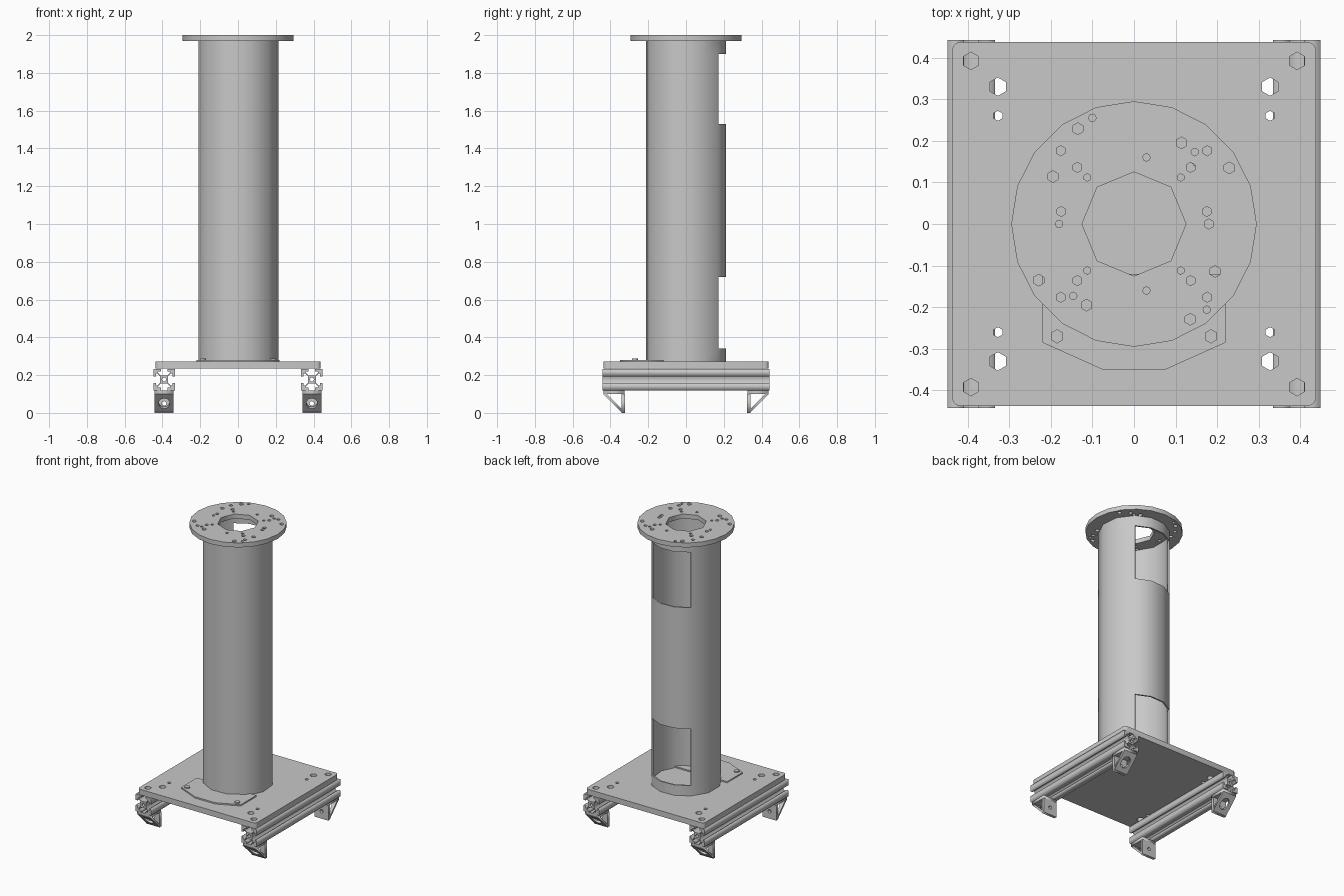
import bpy, bmesh
from math import sin, cos, pi, radians

cube = bpy.data.objects.get("Cube")
if cube:
    bpy.data.objects.remove(cube, do_unlink=True)

steel = bpy.data.materials.new("light_grey_metal")
steel.use_nodes = True
GREY = (0.58, 0.58, 0.58, 1)
steel.diffuse_color = GREY
steel.node_tree.nodes["Principled BSDF"].inputs["Base Color"].default_value = GREY


def add_object(name, mesh):
    obj = bpy.data.objects.new(name, mesh)
    bpy.context.collection.objects.link(obj)
    mesh.materials.clear()
    mesh.materials.append(steel)
    return obj


def ngon(n, r, x=0, y=0, sy=1):
    return [(x + r * cos(2 * pi * i / n + pi / 2),
             y + sy * r * sin(2 * pi * i / n + pi / 2)) for i in range(n)]


def rect(w, h):
    return [(-w / 2, -h / 2), (w / 2, -h / 2), (w / 2, h / 2), (-w / 2, h / 2)]


def plate(name, outline, holes, depth, loc, tilt=0):
    """Flat outline with holes, extruded by depth around its centre."""
    curve = bpy.data.curves.new(name, 'CURVE')
    curve.dimensions = '2D'
    curve.fill_mode = 'BOTH'
    curve.extrude = depth / 2
    for loop in [outline] + holes:
        spline = curve.splines.new('POLY')
        spline.points.add(len(loop) - 1)
        for point, (x, y) in zip(spline.points, loop):
            point.co = (x, y, 0, 1)
        spline.use_cyclic_u = True
    temp = bpy.data.objects.new(name + "_outline", curve)
    bpy.context.collection.objects.link(temp)
    graph = bpy.context.evaluated_depsgraph_get()
    mesh = bpy.data.meshes.new_from_object(temp.evaluated_get(graph))
    bpy.data.objects.remove(temp, do_unlink=True)
    obj = add_object(name, mesh)
    obj.location = loc
    obj.rotation_euler.x = tilt
    return obj


SIGNS = [(sx, sy) for sx in (-1, 1) for sy in (-1, 1)]

# Base plate with rounded corners and mounting holes
edge, corner = 0.4375, 0.02
rounded = []
for q in range(4):
    cx = (edge - corner) * (1 if q in (0, 3) else -1)
    cy = (edge - corner) * (1 if q < 2 else -1)
    for k in range(4):
        a = pi / 2 * (q + k / 3)
        rounded.append((cx + corner * cos(a), cy + corner * sin(a)))
base_holes = []
for sx, sy in SIGNS:
    for x, y, r in ((0.392, 0.392, 0.021), (0.327, 0.33, 0.022), (0.327, 0.26, 0.012)):
        base_holes.append(ngon(6, r, sx * x, sy * y))
plate("base_plate", rounded, base_holes, 0.037, (0, 0, 0.2525))

# Slotted rails under the base plate
half, slot, lip, pocket, core = 0.057, 0.017, 0.043, 0.032, 0.021
side = [(slot, half), (slot, lip), (pocket, lip), (pocket, 0.036), (0.017, core)]
side = side + [(-x, y) for x, y in reversed(side)] + [(-half, half)]
profile = []
for q in range(4):
    c, s = round(cos(q * pi / 2)), round(sin(q * pi / 2))
    profile += [(x * c - y * s, x * s + y * c) for x, y in side]
for sx, label in ((-1, "right"), (1, "left")):
    plate(label + "_rail", profile, [ngon(8, 0.011)], 0.884,
          (sx * 0.391, 0, 0.1765), pi / 2)

# Triangular foot brackets at the rail ends
for sx, sy in SIGNS:
    label = ("front" if sy < 0 else "back") + ("_left" if sx > 0 else "_right")
    x = sx * 0.391
    plate(label + "_foot_top", rect(0.1, 0.111), [], 0.019,
          (x, sy * 0.38, 0.109))
    plate(label + "_foot_upright", rect(0.1, 0.1), [ngon(8, 0.012)], 0.018,
          (x, sy * 0.333, 0.05), pi / 2)
    plate(label + "_foot_brace", rect(0.1, 0.139), [ngon(10, 0.03, sy=1.3)], 0.013,
          (x, sy * 0.3835, 0.0546), sy * pi / 4)

# Clamp plate and its bolts in front of the column
right_side = [(0.22, -0.12), (0.22, -0.285), (0.075, -0.35)]
plate("clamp_plate", right_side + [(-x, y) for x, y in reversed(right_side)], [],
      0.01, (0, 0, 0.275))
for sx, label in ((-1, "right"), (1, "left")):
    plate(label + "_clamp_bolt", ngon(6, 0.017), [], 0.008, (sx * 0.185, -0.27, 0.284))

# Hollow column with two access openings in the back
angles = [52 + 27 * i for i in range(4)] + [133 + 31 * i for i in range(1, 9)]
levels = [0.27, 0.34, 0.72, 1.53, 1.9, 1.972]
bm = bmesh.new()
rings = [[bm.verts.new((0.217 * cos(radians(a)), 0.217 * sin(radians(a)), z))
          for a in angles] for z in levels]
count = len(angles)
for row in range(len(levels) - 1):
    for i in range(count):
        if row in (1, 3) and i < 3:
            continue
        j = (i + 1) % count
        bm.faces.new((rings[row][i], rings[row][j], rings[row + 1][j], rings[row + 1][i]))
mesh = bpy.data.meshes.new("column")
bm.to_mesh(mesh)
bm.free()
column = add_object("column", mesh)
wall = column.modifiers.new("wall", 'SOLIDIFY')
wall.thickness = 0.01
wall.offset = -1
bpy.context.view_layer.objects.active = column
column.select_set(True)
bpy.ops.object.modifier_apply(modifier="wall")
bpy.ops.object.shade_smooth_by_angle(angle=radians(35))

# Top flange with centre opening and bolt pattern
flange_holes = [ngon(8, 0.125)]
for sx, sy in SIGNS:
    for d, r in ((0.176, 0.012), (0.136, 0.012), (0.112, 0.009)):
        flange_holes.append(ngon(6, r, sx * d, sy * d))
for x, y in ((-0.135, 0.229), (-0.195, 0.114)):
    for turn in range(4):
        flange_holes.append(ngon(6, 0.014, x, y))
        x, y = y, -x
for x, y in ((-0.1, 0.255), (0.146, 0.173), (0.175, -0.206), (-0.146, -0.173),
             (0.03, 0.16), (0.03, -0.16), (-0.18, 0)):
    flange_holes.append(ngon(8, 0.009, x, y))
for x, y in ((-0.175, 0.03), (0.175, 0.03), (0.18, 0)):
    flange_holes.append(ngon(6, 0.012, x, y))
plate("top_flange", ngon(20, 0.295), flange_holes, 0.03, (0, 0, 1.985))
